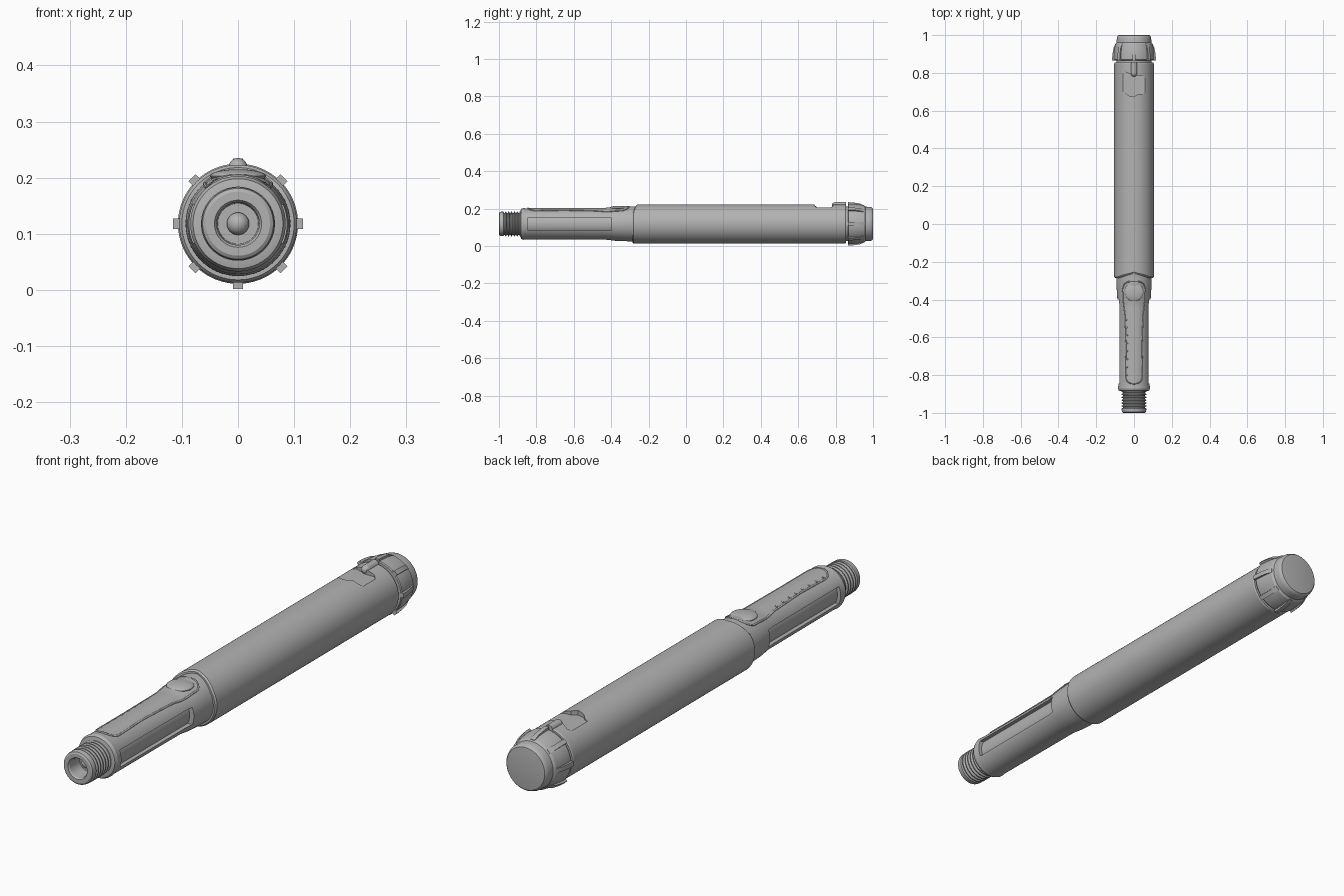
import bpy, bmesh, math
from mathutils import Vector

if "Cube" in bpy.data.objects:
    bpy.data.objects.remove(bpy.data.objects["Cube"])

CZ = 0.118   # height of the pen axis
grey = bpy.data.materials.new("mid grey")
grey.diffuse_color = (0.45, 0.45, 0.45, 1)
grey.use_nodes = True
grey.node_tree.nodes["Principled BSDF"].inputs["Base Color"].default_value = grey.diffuse_color


def finish(name, bm, angle=30):
    bmesh.ops.recalc_face_normals(bm, faces=bm.faces)
    me = bpy.data.meshes.new(name)
    bm.to_mesh(me)
    bm.free()
    ob = bpy.data.objects.new(name, me)
    bpy.context.collection.objects.link(ob)
    me.materials.append(grey)
    smooth(ob, angle)
    return ob


def smooth(ob, angle=30):
    bpy.ops.object.select_all(action='DESELECT')
    ob.select_set(True)
    bpy.context.view_layer.objects.active = ob
    bpy.ops.object.shade_smooth_by_angle(angle=math.radians(angle))


def lathe(name, profile, seg=96, move=None):
    """Closed solid turned about the pen axis; profile is (y, radius)."""
    bm = bmesh.new()
    rings = []
    for i, (y, r) in enumerate(profile):
        ring = []
        for k in range(seg):
            a = 2 * math.pi * k / seg
            dy = move(i, a) if move else 0
            ring.append(bm.verts.new((r * math.sin(a), y + dy, CZ + r * math.cos(a))))
        rings.append(ring)
    for p, q in zip(rings, rings[1:]):
        for k in range(seg):
            n = (k + 1) % seg
            bm.faces.new((p[k], p[n], q[n], q[k]))
    bm.faces.new(rings[0])
    bm.faces.new(rings[-1])
    return finish(name, bm)


def prism(name, outline, z0, z1):
    bm = bmesh.new()
    f = bm.faces.new([bm.verts.new((x, y, z0)) for x, y in outline])
    g = bmesh.ops.extrude_face_region(bm, geom=[f])
    for v in g['geom']:
        if isinstance(v, bmesh.types.BMVert):
            v.co.z = z1
    return finish(name, bm)


def cut(ob, cutter):
    m = ob.modifiers.new("cut", 'BOOLEAN')
    m.operation, m.solver, m.object = 'DIFFERENCE', 'EXACT', cutter
    bpy.context.view_layer.objects.active = ob
    bpy.ops.object.modifier_apply(modifier="cut")
    bpy.data.objects.remove(cutter)
    smooth(ob)


def ball(name, loc, scale):
    bm = bmesh.new()
    bmesh.ops.create_uvsphere(bm, u_segments=32, v_segments=16, radius=1)
    for v in bm.verts:
        v.co = Vector([c * s for c, s in zip(v.co, scale)]) + Vector(loc)
    return finish(name, bm)


# main barrel, front rim pulled back in a shallow arch on top
def arch(i, a):
    a = min(a, 2 * math.pi - a)
    return 0.025 * max(0, 1 - a / 1.0) if i < 3 else 0


barrel = lathe("barrel", [(-0.287, 0.088), (-0.287, 0.1), (-0.28, 0.105), (-0.2, 0.105),
                          (0.85, 0.105), (0.855, 0.102)], move=arch)

# dose window recess
cut(barrel, prism("window_cutter", [(-0.066, 0.79), (-0.045, 0.805), (0.0, 0.785), (0.045, 0.785),
                                    (0.066, 0.765), (0.066, 0.70), (0.045, 0.688), (0.02, 0.688),
                                    (0.0, 0.673), (-0.03, 0.68), (-0.045, 0.695), (-0.066, 0.70)],
                  0.205, 0.3))

# pointer bump beside the window
ball("pointer_tip", (0, 0.80, 0.218), (0.017, 0.02, 0.017))
bm = bmesh.new()
R = 0.017
ends = [[bm.verts.new((R * math.cos(t * math.pi / 12), y, 0.218 + R * math.sin(t * math.pi / 12)))
         for t in range(24)] for y in (0.80, 0.855)]
for k in range(24):
    n = (k + 1) % 24
    bm.faces.new((ends[0][k], ends[0][n], ends[1][n], ends[1][k]))
for e in ends:
    bm.faces.new(e)
finish("pointer", bm)

# dial knob with grip ribs
lathe("knob_neck", [(0.84, 0.092), (0.88, 0.092)])
lathe("dial_knob", [(0.866, 0.09), (0.866, 0.104), (0.87, 0.107), (0.89, 0.107), (0.925, 0.104),
                    (0.952, 0.099), (0.96, 0.092), (0.985, 0.091), (0.994, 0.088), (0.999, 0.083),
                    (1.0, 0.078)])
for k in range(8):
    a = k * math.pi / 4
    out, side = Vector((math.sin(a), 0, math.cos(a))), Vector((math.cos(a), 0, -math.sin(a)))
    bm = bmesh.new()
    rows = []
    for y, r in ((0.866, 0.116), (0.89, 0.115), (0.93, 0.109), (0.955, 0.098)):
        rows.append([bm.verts.new(Vector((0, y, CZ)) + out * rr + side * s)
                     for rr, s in ((0.09, -0.009), (r, -0.009), (r, 0.009), (0.09, 0.009))])
    for p, q in zip(rows, rows[1:]):
        for i in range(4):
            j = (i + 1) % 4
            bm.faces.new((p[i], p[j], q[j], q[i]))
    bm.faces.new(rows[0])
    bm.faces.new(rows[-1])
    finish(f"knob_rib_{k}", bm)

# cartridge holder with long side slots
HOLDER = [(-0.885, 0.068), (-0.882, 0.080), (-0.87, 0.085), (-0.855, 0.083), (-0.43, 0.084),
          (-0.38, 0.090), (-0.31, 0.093), (-0.24, 0.094)]
holder = lathe("cartridge_holder", HOLDER)
for s in (-1, 1):
    pts = [(-0.845, 0.055), (-0.845, 0.2), (-0.40, 0.2), (-0.40, 0.055)]
    cut(holder, prism("slot_cutter", [(s * x, y) for y, x in pts], CZ - 0.034, CZ + 0.034))
lathe("cartridge", [(-0.87, 0.069), (-0.35, 0.069)])


def radius(y):
    for (y0, r0), (y1, r1) in zip(HOLDER, HOLDER[1:]):
        if y0 <= y <= y1:
            return r0 + (r1 - r0) * (y - y0) / (y1 - y0)
    return HOLDER[-1][1]


def half_width(y):
    """Top panel outline: rounded ends with a slim waist."""
    keys = [(-0.845, 0.046), (-0.65, 0.042), (-0.48, 0.048), (-0.40, 0.058), (-0.305, 0.060)]
    for (y0, w0), (y1, w1) in zip(keys, keys[1:]):
        if y <= y1 + 1e-6:
            w = w0 + (w1 - w0) * (y - y0) / (y1 - y0)
            break
    d = min(y + 0.845, -0.305 - y)
    c = 0.04
    return w - (c - math.sqrt(max(0, c * c - (c - d) ** 2)) if d < c else 0)


def on_holder(x, y, lift):
    r = radius(y) + lift
    return Vector((x, y, CZ + math.sqrt(r * r - x * x)))


# curved top panel
ys = [-0.575 - 0.27 * math.cos(math.pi * i / 60) for i in range(61)]
bm = bmesh.new()
layers = []
for lift in (0.002, -0.004):
    layers.append([[bm.verts.new(on_holder(half_width(y) * (j / 8 - 1), y, lift))
                    for j in range(17)] for y in ys])
for g in layers:
    for p, q in zip(g, g[1:]):
        for j in range(16):
            bm.faces.new((p[j], p[j + 1], q[j + 1], q[j]))
finish("top_panel", bm)

# raised rim around the panel
path = [on_holder(half_width(y), y, 0.001) for y in ys]
path += [on_holder(-half_width(y), y, 0.001) for y in reversed(ys)]
cu = bpy.data.curves.new("panel_rim", 'CURVE')
cu.dimensions, cu.bevel_depth, cu.bevel_resolution = '3D', 0.0035, 2
sp = cu.splines.new('POLY')
sp.points.add(len(path) - 1)
for p, co in zip(sp.points, path):
    p.co = (*co, 1)
sp.use_cyclic_u = True
cu.materials.append(grey)
bpy.context.collection.objects.link(bpy.data.objects.new("panel_rim", cu))

# thumb bump and the row of small scale ticks
ball("panel_bump", (0, -0.36, 0.203), (0.05, 0.05, 0.012))
for k in range(8):
    y = -0.80 + k * 0.042
    p = on_holder(-half_width(y) + 0.007, y, 0.002)
    ball(f"scale_tick_{k}", p, (0.006, 0.004, 0.003))

# threaded nose with recessed seal
nose = [(-0.935, 0.004), (-0.935, 0.036), (-0.994, 0.038), (-1.0, 0.042), (-1.0, 0.057),
        (-0.996, 0.063), (-0.988, 0.065), (-0.976, 0.065)]
for k in range(6):
    y = -0.976 + k * 0.0155
    nose += [(y + 0.003, 0.058), (y + 0.007, 0.058), (y + 0.010, 0.066), (y + 0.0135, 0.066)]
nose += [(-0.88, 0.058), (-0.865, 0.058)]
lathe("threaded_nose", nose)
ball("seal_dome", (0, -0.94, CZ), (0.02, 0.02, 0.02))
